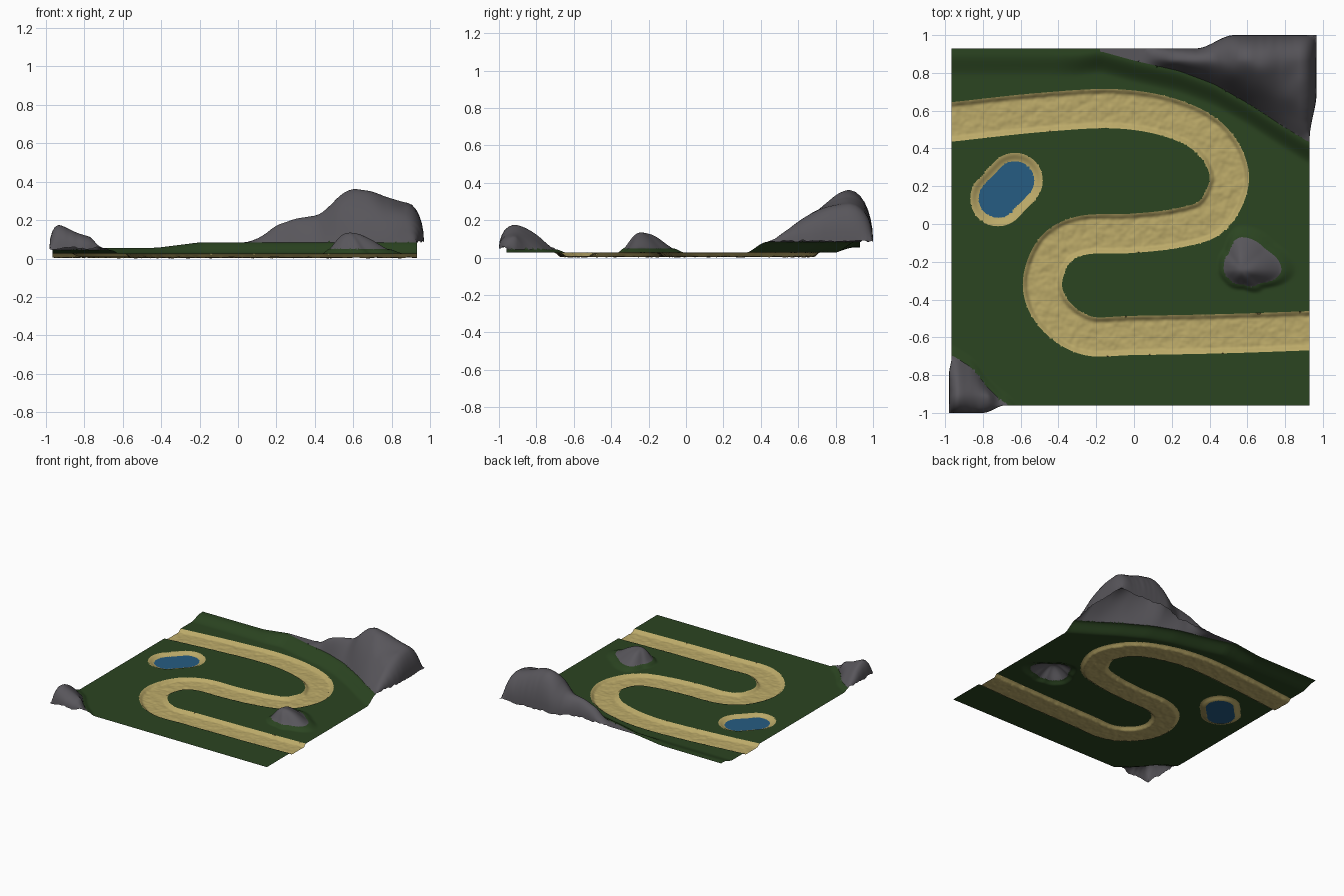
import bpy, math
from mathutils import Vector, kdtree, noise

if "Cube" in bpy.data.objects:
    bpy.data.objects.remove(bpy.data.objects["Cube"])

G = 0.032                                   # level of the flat grass
X0, X1, Y0, Y1, N = -0.965, 0.93, -0.96, 0.93, 230
CELL = (X1 - X0) / N

# Centreline of the winding path
PATH = [(-1.3, .50), (-1.1, .53), (-.97, .54), (-.5, .59), (-.1, .61), (.2, .56), (.41, .445),
        (.505, .25), (.42, .05), (.24, -.02), (-.02, -.05), (-.27, -.06), (-.42, -.14),
        (-.485, -.32), (-.42, -.48), (-.25, -.59), (0, -.59), (.5, -.58), (.93, -.565), (1.1, -.56), (1.3, -.56)]
# Foot line and skyline of the mountain and of the corner rock (corner rock uses flipped y)
HILL_EDGE = [(-1, .90), (-.3, .90), (-.18, .915), (0, .865), (.24, .81), (.425, .74), (.61, .635), (.77, .53), (.93, .43)]
HILL_TOP = [(-1, .06), (-.42, .062), (-.2, .09), (.05, .09), (.12, .12), (.2, .18), (.3, .212), (.42, .225),
            (.47, .27), (.53, .335), (.6, .365), (.66, .355), (.75, .33), (.88, .30), (.93, .29)]
ROCK_EDGE = [(-.97, .69), (-.845, .77), (-.79, .85), (-.71, .93), (-.66, .96), (-.55, 1.1)]
ROCK_TOP = [(-.97, .175), (-.93, .18), (-.88, .16), (-.83, .135), (-.75, .11), (-.71, .08), (-.64, .05), (-.58, G)]
# Boulder radius every 45 degrees round its peak
BOULDER = (.57, -.24)
BOULDER_R = [.21, .165, .17, .105, .095, .085, .08, .115, .21]


def clamp(t):
    return max(0.0, min(1.0, t))


def smooth(t):
    t = clamp(t)
    return t * t * (3 - 2 * t)


def lerp(tab, x):
    if x <= tab[0][0]:
        return tab[0][1]
    for (a, p), (b, q) in zip(tab, tab[1:]):
        if x <= b:
            return p + (q - p) * (x - a) / (b - a)
    return tab[-1][1]


def soft(tab, x):
    return sum(lerp(tab, x + k * .02) for k in (-1, 0, 1)) / 3


def bumps(u, v, f):
    return noise.noise(Vector((u * f, v * f, 3.7)))


# Dense samples of the path curve for distance lookup
samples = []
for i in range(1, len(PATH) - 2):
    a, b, c, d = (Vector(p) for p in PATH[i - 1:i + 3])
    for k in range(100):
        t = k / 100
        samples.append(.5 * (2 * b + (c - a) * t + (2 * a - 5 * b + 4 * c - d) * t * t
                             + (3 * b - a - 3 * c + d) * t ** 3))
tree = kdtree.KDTree(len(samples))
for i, p in enumerate(samples):
    tree.insert((p.x, p.y, 0), i)
tree.balance()


# Signed distances (negative inside) of every coloured region
def path_d(u, v):
    return tree.find((u, v, 0))[2] - .104


def pond_d(u, v):
    k = clamp(((u + .72) * .09 + (v - .135) * .095) / (.09 ** 2 + .095 ** 2))
    return math.hypot(u + .72 - .09 * k, v - .135 - .095 * k)


def boulder_r(u, v):
    x, y = u - BOULDER[0], v - BOULDER[1]
    a = (math.atan2(y, x) % math.tau) / math.tau * 8
    i = min(7, int(a))
    R = BOULDER_R[i] + (BOULDER_R[i + 1] - BOULDER_R[i]) * smooth(a - i)
    return math.hypot(x, y) / R


REGIONS = [
    ("mountain", "grey rock", lambda u, v: max((soft(HILL_EDGE, u) - v) * .8, -.18 - u)),
    ("corner_rock", "grey rock", lambda u, v: (soft(ROCK_EDGE, u) + v) * .75),
    ("boulder", "grey rock", lambda u, v: (boulder_r(u, v) - 1) * .12),
    ("pond_water", "blue water", lambda u, v: pond_d(u, v) - .102),
    ("pond_shore", "sand", lambda u, v: pond_d(u, v) - .147),
    ("winding_path", "sand", path_d),
]


def slope(u, v, edge, top, crest, width, foot):
    e, c = soft(edge, u), soft(top, u)
    b = min(foot, c)
    if v < e:
        return G + (b - G) * smooth(1 + (v - e) / width)
    t = clamp((v - e) / max(crest - e, .05))
    return b + (c - b) * math.sin(t * math.pi / 2) * (1 + .07 * bumps(u, v, 9))


def curl(p, start, stop, reach):
    s = clamp((p - start) / (stop - start))
    return s, (start + (reach - start) * math.sin(s * math.pi / 2)) if s > 0 else p


def drop(z, low, s, t):
    return z if z <= low else low + (z - low) * math.cos(min(1, math.hypot(s, t)) * math.pi / 2)


def surface(u, v):
    x, y, z = u, v, G
    if v > .2:                              # mountain and back bank, rolled over the sheet edge
        z = slope(u, v, HILL_EDGE, HILL_TOP, .87, .12, .09)
        if z > .095:
            s, y = curl(v, .87, Y1, Y1 + .07 * smooth((u - .33) / .2))
            t, x = curl(u, .88, X1, X1 + .037 * smooth((v - .45) / .25))
            z = drop(z, .095 + .012 * bumps(u, v, 30), s, t)
    elif v < -.55 and u < -.5:              # corner rock, rolled over too
        z = slope(u, -v, ROCK_EDGE, ROCK_TOP, .92, .06, .05)
        if z > .055:
            s, y = curl(-v, .915, -Y0, -Y0 + .04 * smooth((-.68 - u) / .12))
            t, x = curl(-u, .93, -X0, -X0 + .015 * smooth((-.7 - v) / .1))
            x, y = -x, -y
            z = drop(z, .06 + .012 * bumps(u, v, 30), s, t)
    r = boulder_r(u, v)                     # boulder with a grassy skirt
    if r < 1:
        z = .055 + .087 * math.cos(r * math.pi / 2) ** 1.15 * (1 + .06 * bumps(u, v, 12))
    elif r < 1.4:
        z = G + (.055 - G) * smooth((1.4 - r) / .4)
    d = path_d(u, v)                        # sunken path and pond
    if d < 0:
        k = smooth(-d / .03)
        z -= k * (.021 + .004 * bumps(u, v, 22) + .003 * bumps(u, v, 50))
    z -= .018 * smooth((.147 - pond_d(u, v)) / .045)
    return (x, y, z)


# Grid, with points near a colour border pulled onto it
uv = []
for j in range(N + 1):
    for i in range(N + 1):
        u, v = X0 + (X1 - X0) * i / N, Y0 + (Y1 - Y0) * j / N
        for _, _, f in REGIONS:
            d = f(u, v)
            if abs(d) < CELL * .55:
                gx, gy = (f(u + .001, v) - d) / .001, (f(u, v + .001) - d) / .001
                m = max(gx * gx + gy * gy, .1)
                if 0 < i < N:
                    u -= d * gx / m
                if 0 < j < N:
                    v -= d * gy / m
                break
        uv.append((u, v))
points = [surface(u, v) for u, v in uv]
low = min(p[2] for p in points)

# Sort the grid cells into parts
parts = {name: [] for name, _, _ in REGIONS}
parts["grass_ground"] = []
for j in range(N):
    for i in range(N):
        a = j * (N + 1) + i
        q = (a, a + 1, a + N + 2, a + N + 1)
        u, v = sum(uv[k][0] for k in q) / 4, sum(uv[k][1] for k in q) / 4
        name = next((n for n, _, f in REGIONS if f(u, v) < 0), "grass_ground")
        parts[name].append(q)

COLOURS = {"grey rock": (.098, .093, .105), "blue water": (.019, .107, .223),
           "sand": (.50, .40, .14), "green grass": (.024, .058, .015)}
mats = {}
for name, c in COLOURS.items():
    mats[name] = bpy.data.materials.new(name)
    mats[name].diffuse_color = (*c, 1)
look = {n: m for n, m, _ in REGIONS}

# One object for each part
for name, quads in parts.items():
    used = sorted({k for q in quads for k in q})
    index = {k: n for n, k in enumerate(used)}
    me = bpy.data.meshes.new(name)
    me.from_pydata([(points[k][0], points[k][1], points[k][2] - low) for k in used], [],
                   [[index[k] for k in q] for q in quads])
    me.materials.append(mats[look.get(name, "green grass")])
    me.polygons.foreach_set("use_smooth", [True] * len(quads))
    bpy.context.collection.objects.link(bpy.data.objects.new(name, me))

for m in bpy.data.materials:
    if m.users and not m.is_grease_pencil:
        m.use_nodes = True
        m.node_tree.nodes["Principled BSDF"].inputs["Base Color"].default_value = m.diffuse_color
